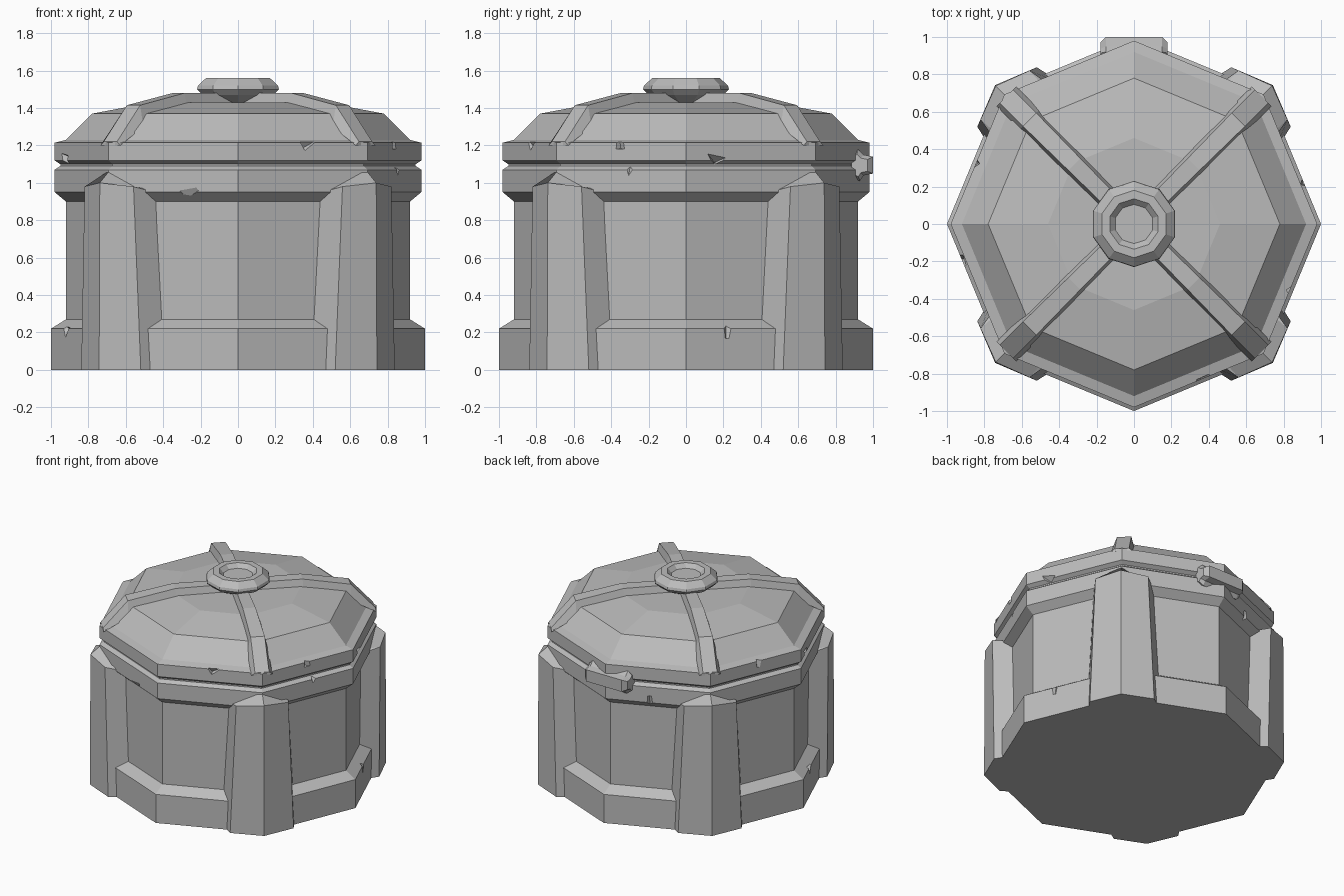
import bpy, bmesh, math
from mathutils import Matrix, Vector

cube = bpy.data.objects.get("Cube")
if cube:
    bpy.data.objects.remove(cube, do_unlink=True)

grey = bpy.data.materials.new("plain grey")
grey.use_nodes = True
GREY = (0.5, 0.5, 0.5, 1)
grey.diffuse_color = GREY
grey.node_tree.nodes["Principled BSDF"].inputs["Base Color"].default_value = GREY


def finish(name, bm):
    bmesh.ops.recalc_face_normals(bm, faces=bm.faces)
    mesh = bpy.data.meshes.new(name)
    bm.to_mesh(mesh)
    bm.free()
    mesh.materials.append(grey)
    obj = bpy.data.objects.new(name, mesh)
    bpy.context.collection.objects.link(obj)
    return obj


def loft(name, rings, turn=0):
    """Skin a list of equal closed rings, cap both ends, turn about z."""
    bm = bmesh.new()
    loops = [[bm.verts.new(p) for p in ring] for ring in rings]
    n = len(loops[0])
    for a, b in zip(loops, loops[1:]):
        for i in range(n):
            j = (i + 1) % n
            bm.faces.new((a[i], a[j], b[j], b[i]))
    bm.faces.new(loops[0])
    bm.faces.new(loops[-1])
    bm.transform(Matrix.Rotation(math.radians(turn), 4, 'Z'))
    return finish(name, bm)


def turned(name, profile, sides, start=0):
    """Faceted turned solid from (radius, height) pairs."""
    angles = [math.radians(start) + math.tau * i / sides for i in range(sides)]
    return loft(name, [[(r * math.cos(a), r * math.sin(a), z) for a in angles]
                       for r, z in profile])


def chip(obj, places, size):
    """Knock small bites out of the edges with tilted cubes."""
    bm = bmesh.new()
    for i, (x, y, z) in enumerate(places):
        out = Vector((x, y, 0)).normalized()
        tilt = Matrix.Rotation(math.atan2(out.y, out.x), 4, 'Z') \
            @ Matrix.Rotation(0.5 + 0.3 * i, 4, 'Y') @ Matrix.Rotation(0.6, 4, 'X')
        place = Matrix.Translation(Vector((x, y, z)) + out * size * 0.45)
        bmesh.ops.create_cube(bm, size=size, matrix=place @ tilt)
    cutter = finish("chip_cutter", bm)
    cutter.hide_render = True
    mod = obj.modifiers.new("chips", 'BOOLEAN')
    mod.operation, mod.object, mod.solver = 'DIFFERENCE', cutter, 'EXACT'
    bpy.context.view_layer.objects.active = obj
    bpy.ops.object.modifier_apply(modifier=mod.name)
    bpy.data.objects.remove(cutter, do_unlink=True)


# Eight-sided body with foot, recessed wall, collar and groove
body = turned("body", [(1, 0), (1, .22), (.92, .27), (.92, .9), (.98, .95),
                       (.98, 1.07), (.95, 1.09), (.95, 1.11)], 8)
chip(body, [(-.27, -.87, .95), (-.92, -.2, .22), (.87, -.3, 1.07),
            (.91, .23, .22), (-.3, .86, .95)], .09)

# Domed lid
lid = turned("lid", [(.95, 1.1), (.98, 1.12), (.98, 1.215), (.92, 1.23),
                     (.78, 1.37), (.46, 1.43)], 8)
chip(lid, [(.37, -.83, 1.22), (.91, .17, 1.12), (-.92, -.14, 1.12),
           (-.85, .32, 1.22), (.84, -.35, 1.22)], .09)


# Corner buttresses: outward and sideways offsets, mirrored about the corner
def buttress_ring(back, side, nose):
    (bu, bv, bz), (su, sv, sz), (nu, nz) = back, side, nose
    return [(bu, -bv, bz), (su, -sv, sz), (nu, 0, nz), (su, sv, sz), (bu, bv, bz)]


BUTTRESS = [buttress_ring((.8, .26, 0), (.96, .225, 0), (1.05, 0)),
            buttress_ring((.8, .215, .94), (.975, .185, .98), (1.045, 1)),
            buttress_ring((.8, .2, .95), (.89, .18, .97), (.965, 1.07))]

# Lid ribs: distance out, half width, top height, foot height
RIB = [(.965, .05, 1.22, 1.2), (.79, .05, 1.415, 1.3),
       (.45, .045, 1.48, 1.4), (.1, .04, 1.48, 1.4)]
rib_rings = [[(u, -w - .025, low), (u, -w, top), (u, w, top), (u, w + .025, low)]
             for u, w, top, low in RIB]

for i, corner in enumerate(("back_left", "back_right", "front_right", "front_left")):
    turn = 45 + 90 * i
    loft("buttress_" + corner, BUTTRESS, turn)
    loft("lid_rib_" + corner, rib_rings, turn)

# Knob with a shallow dish
turned("knob", [(.1, 1.42), (.2, 1.47), (.23, 1.5), (.225, 1.52), (.18, 1.56),
                (.135, 1.56), (.105, 1.53)], 10, 18)

# Back latch bar with bevelled ends
LATCH = [(.88, 1.03), (.93, 1.01), (.95, 1.04), (1, 1.05),
         (1, 1.14), (.95, 1.15), (.92, 1.18), (.88, 1.15)]


def latch_ring(x, scale):
    return [(x, .9 + (y - .9) * scale, 1.09 + (z - 1.09) * scale) for y, z in LATCH]


loft("latch", [latch_ring(x, s) for x, s in
               ((-.18, .7), (-.15, 1), (.15, 1), (.18, .7))])
